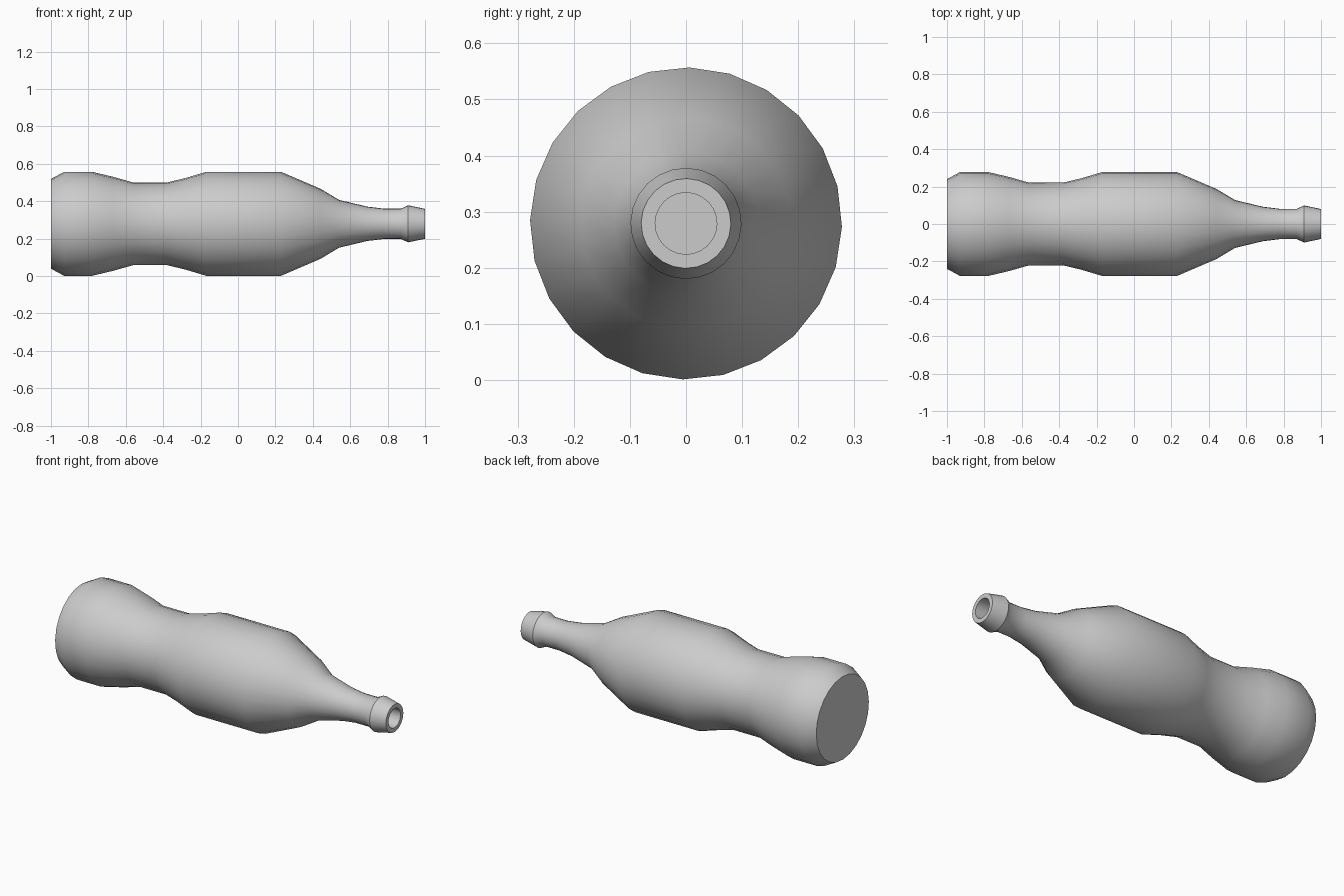
import bpy
import bmesh
import math

cube = bpy.data.objects.get("Cube")
if cube:
    bpy.data.objects.remove(cube, do_unlink=True)

SIDES = 24
AXIS_HEIGHT = 0.279

grey = bpy.data.materials.new("plain grey")
grey.use_nodes = True
colour = (0.6, 0.6, 0.6, 1)
grey.diffuse_color = colour
grey.node_tree.nodes["Principled BSDF"].inputs["Base Color"].default_value = colour

# Bottle outline as (position along the axis, radius), base to mouth recess
outline = [
    (-1, 0.24), (-0.93, 0.278), (-0.78, 0.278), (-0.67, 0.252), (-0.56, 0.221),
    (-0.38, 0.221), (-0.28, 0.245), (-0.17, 0.278), (0.23, 0.278), (0.44, 0.188),
    (0.54, 0.128), (0.69, 0.092), (0.78, 0.081), (0.87, 0.081), (0.91, 0.099),
    (1, 0.08), (1, 0.055), (0.9, 0.055),
]

# Rings around the lengthwise axis, bridged into a closed skin
bm = bmesh.new()
rings = []
for x, radius in outline:
    ring = []
    for i in range(SIDES):
        angle = math.tau * i / SIDES - math.radians(1.2)
        ring.append(bm.verts.new((x, radius * math.cos(angle),
                                  AXIS_HEIGHT + radius * math.sin(angle))))
    rings.append(ring)
for a, b in zip(rings, rings[1:]):
    for i in range(SIDES):
        j = (i + 1) % SIDES
        bm.faces.new((a[i], a[j], b[j], b[i]))

# Flat base and floor of the mouth recess
bm.faces.new(rings[0])
bm.faces.new(rings[-1])
bmesh.ops.recalc_face_normals(bm, faces=bm.faces)

mesh = bpy.data.meshes.new("bottle")
bm.to_mesh(mesh)
bm.free()
mesh.materials.append(grey)
bottle = bpy.data.objects.new("bottle", mesh)
bpy.context.collection.objects.link(bottle)

# Smooth body with crisp base and lip edges
bpy.context.view_layer.objects.active = bottle
bottle.select_set(True)
bpy.ops.object.shade_smooth_by_angle(angle=math.radians(35))
